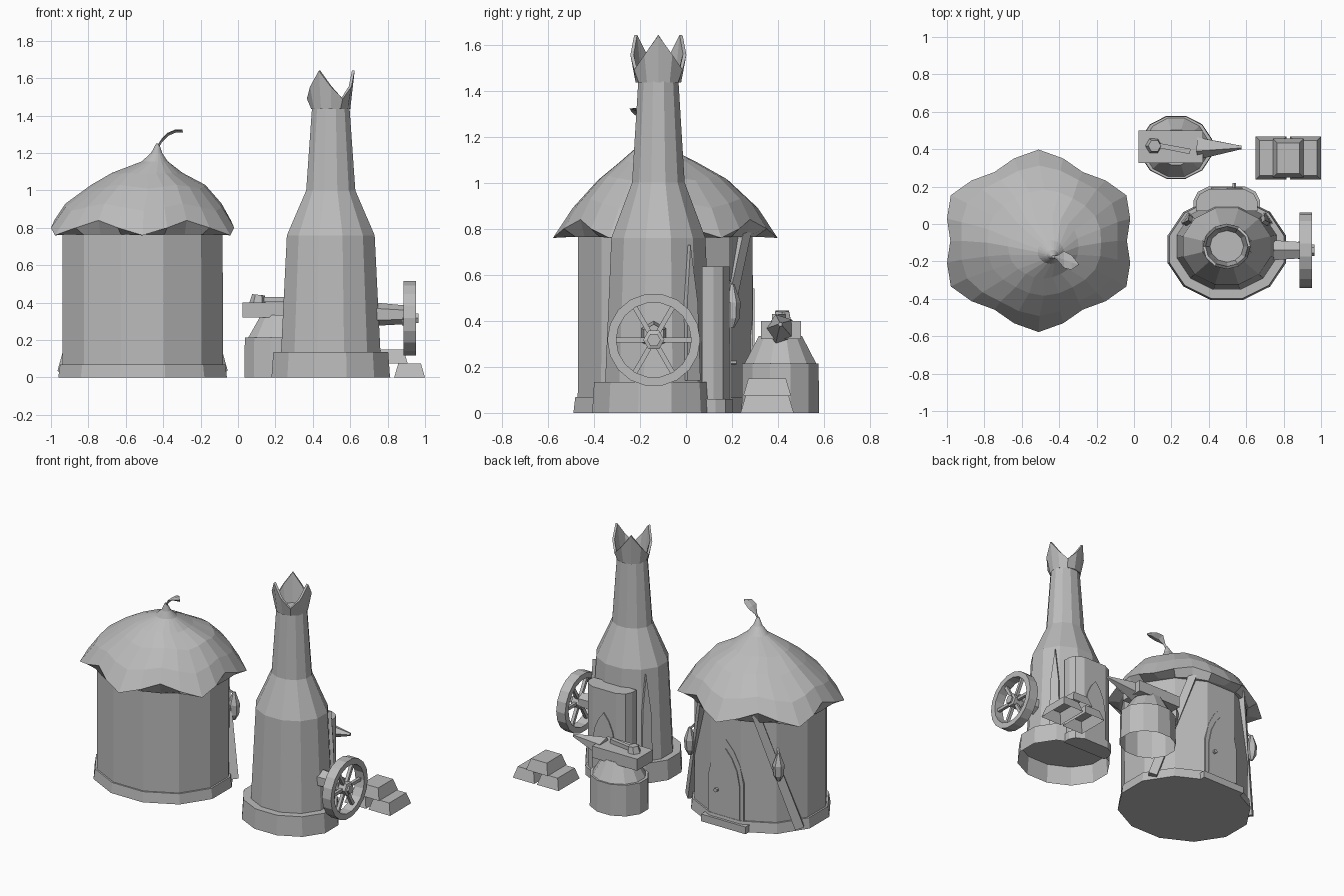
import bpy, bmesh
from math import sin, cos, pi
from mathutils import Vector

cube = bpy.data.objects.get("Cube")
if cube:
    bpy.data.objects.remove(cube, do_unlink=True)

stone = bpy.data.materials.new("plain grey")
stone.use_nodes = True
stone.diffuse_color = (0.5, 0.5, 0.5, 1)
stone.node_tree.nodes["Principled BSDF"].inputs["Base Color"].default_value = (0.5, 0.5, 0.5, 1)


def make(name, bm):
    bmesh.ops.recalc_face_normals(bm, faces=bm.faces)
    mesh = bpy.data.meshes.new(name)
    bm.to_mesh(mesh)
    bm.free()
    mesh.materials.append(stone)
    ob = bpy.data.objects.new(name, mesh)
    bpy.context.collection.objects.link(ob)
    return ob


def loft(name, rings, bottom=True, closed=False):
    """Skin a list of equal-length point loops, capped unless closed on itself."""
    bm = bmesh.new()
    loops = [[bm.verts.new(p) for p in ring] for ring in rings]
    n = len(loops[0])
    for a, b in list(zip(loops, loops[1:])) + ([(loops[-1], loops[0])] if closed else []):
        for i in range(n):
            j = (i + 1) % n
            bm.faces.new((a[i], a[j], b[j], b[i]))
    if not closed:
        bm.faces.new(loops[-1])
        if bottom:
            bm.faces.new(loops[0])
    return make(name, bm)


def oval(cx, cy, z, rx, ry, n):
    return [(cx + rx * cos(2 * pi * (i + 0.5) / n), cy + ry * sin(2 * pi * (i + 0.5) / n), z)
            for i in range(n)]


def turned(name, cx, cy, profile, squash, n=12, bottom=True):
    """Faceted upright body from (radius, height) pairs."""
    return loft(name, [oval(cx, cy, z, r, r * squash, n) for r, z in profile], bottom)


def block(name, lo, hi, inset=0.0, bottom=True):
    """Box with an optionally narrower top."""
    (x0, y0, z0), (x1, y1, z1) = lo, hi
    ring = lambda d, z: [(x0 + d, y0 + d, z), (x1 - d, y0 + d, z), (x1 - d, y1 - d, z), (x0 + d, y1 - d, z)]
    return loft(name, [ring(0, z0), ring(inset, z1)], bottom)


def rod(name, a, b, r1, r2, n=6):
    """Straight tapered bar between two points."""
    a, b = Vector(a), Vector(b)
    turn = (b - a).to_track_quat('Z', 'Y')
    return loft(name, [[c + turn @ Vector(p) for p in oval(0, 0, 0, r, r, n)] for c, r in ((a, r1), (b, r2))])


def arch(name, cx, y, z, w, h, depth):
    """Pointed arch panel facing +y."""
    half = [(1, 0), (1, .5), (.8, .72), (.45, .88)]
    outline = half + [(0, 1)] + [(-u, v) for u, v in reversed(half)]
    return loft(name, [[(cx + u * w / 2, yy, z + v * h) for u, v in outline] for yy in (y, y + depth)])


# ---- Round hut ----
HX, HY = -0.51, -0.09
turned("hut_wall", HX, HY, [(.445, 0), (.443, .79)], .885)
turned("hut_footing", HX, HY, [(.467, 0), (.457, .07)], .885)


# Scalloped roof: the eave dips at six corners, the crown leans off centre
def roof_ring(r, z, cx, cy, wave):
    pts = []
    for i in range(24):
        a = 2 * pi * i / 24 + pi / 2
        lobe = wave * cos(pi * i / 2)
        rad = r * (1 + .069 * lobe)
        pts.append((cx + rad * cos(a), cy + .9 * rad * sin(a), z - .04 * lobe))
    return pts


loft("hut_roof", [
    roof_ring(.45, .765, HX, HY, 0), roof_ring(.507, .80, HX, HY, 1),
    roof_ring(.432, .91, HX + .005, HY, .5), roof_ring(.31, 1.02, -.48, -.1, .25),
    roof_ring(.19, 1.09, -.485, -.12, .1), roof_ring(.07, 1.155, -.445, -.15, 0),
    roof_ring(.03, 1.2, -.435, -.165, 0), roof_ring(.008, 1.25, -.43, -.175, 0)])

# Curled leaf on the roof tip
spine = [(-.432, -.175, 1.235, .006), (-.41, -.18, 1.27, .012), (-.375, -.19, 1.305, .045),
         (-.335, -.205, 1.322, .04), (-.298, -.215, 1.322, .004)]
loft("roof_leaf", [[(x, y - w, z), (x + .004, y, z - .012), (x, y + w, z), (x, y, z + .004)]
                   for x, y, z, w in spine])

# Hut door at the back
arch("hut_door_frame", HX, .27, .05, .27, .55, .022)
arch("hut_door", HX, .29, .05, .22, .49, .008)
rod("hut_door_handle", (HX + .065, .29, .24), (HX + .065, .315, .24), .014, .014)
block("hut_doorstep", (HX - .17, .2, 0), (HX + .17, .32, .05))

# Leaning posts and lanterns on both sides of the door
for side, s in (("left", 1), ("right", -1)):
    rod(side + "_post", (HX + s * .415, .08, .025), (HX + s * .2, .255, .82), .042, .036, 4)
    lx, ly = HX + s * .34, .2
    turned(side + "_lantern", lx, ly, [(.01, .37), (.032, .41), (.038, .48), (.01, .56)], 1, 6)
    rod(side + "_lantern_hook", (lx, ly, .55), (lx - s * .04, ly - .04, .6), .008, .008, 4)

# ---- Tower furnace, hollow underneath ----
TX, TY = .496, -.12
turned("tower_base", TX, TY - .015, [(.328, 0), (.318, .135)], .86, bottom=False)
turned("tower_body", TX, TY, [(.275, .135), (.243, .76), (.136, 1.0), (.104, 1.44)], .87, bottom=False)

# Three-pointed chimney crown with a thin wall
bm = bmesh.new()
low, top = [], []
for i in range(12):
    a = 2 * pi * i / 12
    d = Vector((cos(a), sin(a) * .95, 0))
    c = Vector((TX, TY, 0))
    low.append(bm.verts.new(c + d * .104 + Vector((0, 0, 1.435))))
    top.append(bm.verts.new(c + d * .128 + Vector((0, 0, (1.64, 1.555, 1.49, 1.555)[i % 4]))))
for i in range(12):
    j = (i + 1) % 12
    bm.faces.new((low[i], low[j], top[j], top[i]))
wall = make("chimney_crown", bm).modifiers.new("wall", 'SOLIDIFY')
wall.thickness = .015

# Rounded porch with arched door behind the tower
half = [(.165, .07), (.165, .12), (.145, .16), (.09, .188)]
plan = half + [(-x, y) for x, y in reversed(half)]
for name, grow, z0, z1 in (("tower_porch", 1, .05, .635), ("porch_step", 1.07, 0, .06)):
    loft(name, [[(TX + x * grow, y * grow, z) for x, y in plan] for z in (z0, z1)])
arch("porch_door", TX, .18, .06, .17, .42, .015)
rod("porch_door_handle", (TX + .04, .18, .22), (TX + .04, .22, .22), .01, .01)

# Tall pointed fins on the tower flanks
for side, s in (("left", 1), ("right", -1)):
    out = Vector((s * .82, .57, 0))
    along = Vector((-s * .57, .82, 0))
    foot = Vector((TX + s * .205, TY + .14, .14))
    shape = [(-.035, 0, 0), (.035, 0, 0), (.028, .34, -.01), (0, .59, -.025), (-.028, .34, -.01)]
    loft(side + "_fin", [[foot + along * u + out * (o + t) + Vector((0, 0, v)) for u, v, o in shape]
                         for t in (-.025, .025)])

# ---- Wheel and axle ----
WX, WY, WZ = .918, -.14, .317


def wheel_point(x, r, a):
    return (x, WY + r * cos(a), WZ + r * sin(a))


def wheel_ring(x, r, n):
    return [wheel_point(x, r, 2 * pi * i / n) for i in range(n)]


loft("wheel_rim", [wheel_ring(x, r, 18) for x, r in
                   ((WX - .034, .202), (WX + .034, .202), (WX + .034, .163), (WX - .034, .163))], closed=True)
for k in range(6):
    a = k * pi / 3
    rod("wheel_spoke", wheel_point(WX, .03, a), wheel_point(WX, .17, a), .015, .015, 4)
loft("wheel_hub", [wheel_ring(x, r, 6) for x, r in
                   ((WX - .04, .046), (WX + .03, .046), (WX + .035, .03), (WX + .047, .03))])
rod("wheel_axle", (.68, WY, WZ + .022), (.895, WY, WZ + .018), .066, .05)

# ---- Anvil on its hollow stand ----
AX, AY = .225, .41
turned("anvil_stand", AX, AY, [(.198, 0), (.195, .215)], .88, bottom=False)
turned("anvil_waist", AX, AY, [(.175, .215), (.105, .335)], .92)
block("anvil_block", (.025, .325, .32), (.37, .5, .40))
rod("anvil_horn", (.34, AY, .365), (.575, AY, .385), .066, .01, 5)
rod("hammer_handle", (.12, .422, .418), (.30, .388, .415), .018, .02, 4)
rod("hammer_head", (.105, .418, .395), (.11, .418, .442), .045, .034, 6)

# ---- Stacked hollow ingots ----
for name, x, z in (("ingot_a", .65, 0), ("ingot_b", .835, 0), ("ingot_top", .742, .075)):
    d = .012 if z else 0
    block(name, (x, .237 + d, z), (x + .165, .468 - d, z + .075), .022, bottom=False)
